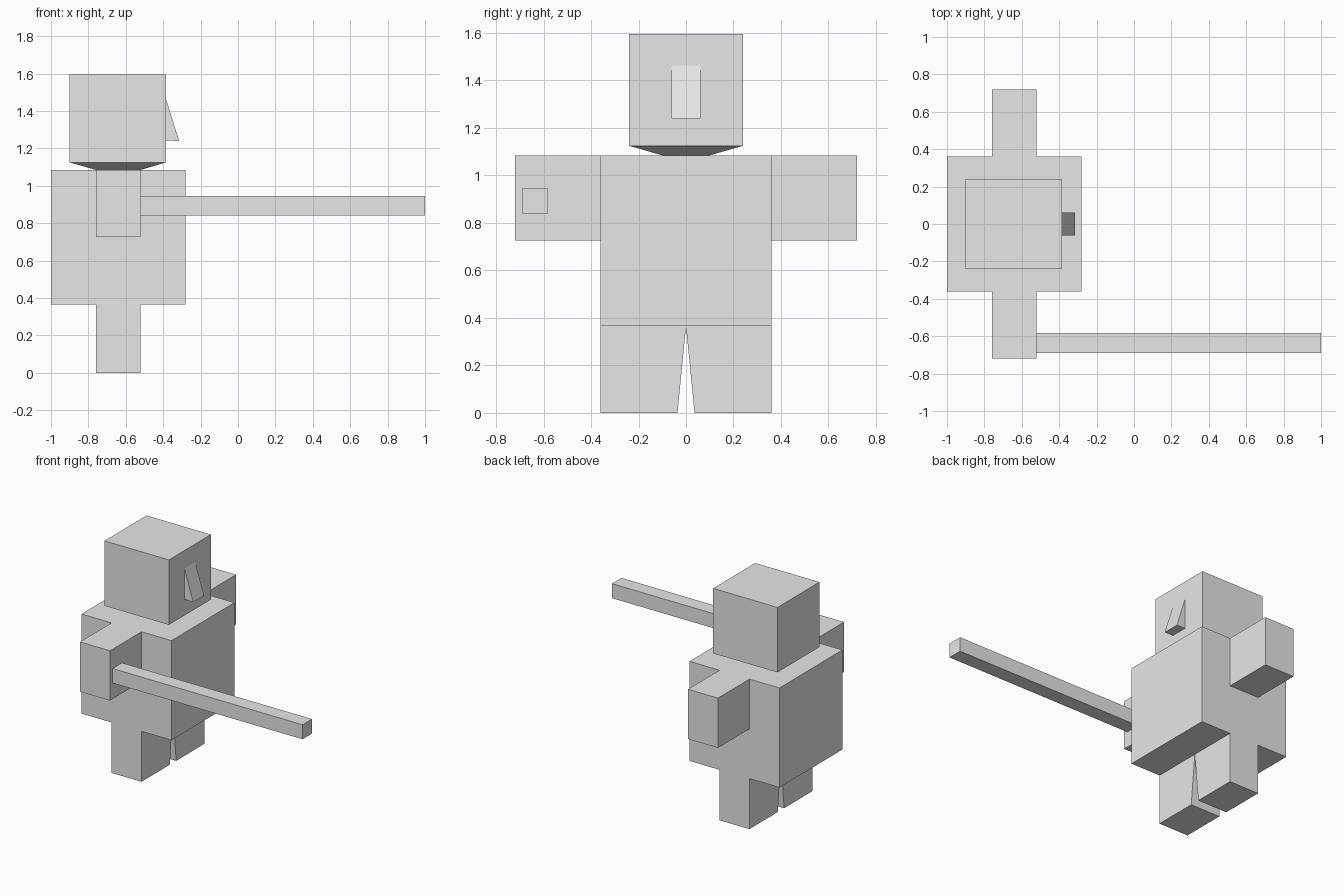
import bpy
import bmesh

cube = bpy.data.objects.get("Cube")
if cube:
    bpy.data.objects.remove(cube, do_unlink=True)

grey = bpy.data.materials.new("light_grey")
grey.use_nodes = True
grey.diffuse_color = (0.8, 0.8, 0.8, 1)
grey.node_tree.nodes["Principled BSDF"].inputs["Base Color"].default_value = (0.8, 0.8, 0.8, 1)


def finish(name, bm):
    bmesh.ops.recalc_face_normals(bm, faces=bm.faces)
    mesh = bpy.data.meshes.new(name)
    bm.to_mesh(mesh)
    bm.free()
    mesh.materials.append(grey)
    obj = bpy.data.objects.new(name, mesh)
    bpy.context.collection.objects.link(obj)
    return obj


def box(name, x, y, z):
    """Box given by its (min, max) range on each axis."""
    bm = bmesh.new()
    bmesh.ops.create_cube(bm, size=1)
    for v in bm.verts:
        v.co = [r[0] if c < 0 else r[1] for c, r in zip(v.co, (x, y, z))]
    return finish(name, bm)


def prism(name, profile, axis, lo, hi):
    """Extrude a two-coordinate profile along the x or y axis."""
    bm = bmesh.new()
    place = (lambda a, b: (lo, a, b)) if axis == "x" else (lambda a, b: (a, lo, b))
    face = bm.faces.new([bm.verts.new(place(a, b)) for a, b in profile])
    grown = bmesh.ops.extrude_face_region(bm, geom=[face])["geom"]
    verts = [g for g in grown if isinstance(g, bmesh.types.BMVert)]
    step = (hi - lo, 0, 0) if axis == "x" else (0, hi - lo, 0)
    bmesh.ops.translate(bm, verts=verts, vec=step)
    return finish(name, bm)


CENTRE = -0.64
LIMB = (-0.76, -0.52)
HIP, SHOULDER, HALF = 0.365, 1.085, 0.36

# Torso
box("torso", (-1, -0.28), (-HALF, HALF), (HIP, SHOULDER))

# Arms and legs, the legs tapering apart from the crotch
for side, s in (("left", 1), ("right", -1)):
    box(side + "_arm", LIMB, sorted((s * HALF, s * 0.72)), (0.725, SHOULDER))
    prism(side + "_leg",
          [(0, HIP), (s * 0.036, 0), (s * HALF, 0), (s * HALF, HIP)], "x", *LIMB)

# Head with a bevelled underside that narrows to the neck
head = box("head", (-0.9, -0.385), (-0.24, 0.24), (1.125, 1.595))
bm = bmesh.new()
bm.from_mesh(head.data)
under = min(bm.faces, key=lambda f: f.calc_center_median().z)
neck = bmesh.ops.extrude_discrete_faces(bm, faces=[under])["faces"][0]
rim = [v for v in bm.verts if v.co.z < 1.2 and v not in neck.verts]
for v in neck.verts:
    v.co = (LIMB[0] if v.co.x < CENTRE else LIMB[1],
            0.1 if v.co.y > 0 else -0.1, SHOULDER)
bm.to_mesh(head.data)
bm.free()

# Wedge nose
prism("nose", [(-0.39, 1.48), (-0.315, 1.24), (-0.39, 1.242)], "y", -0.062, 0.062)

# Long rod held in the right hand
box("rod", (-0.52, 1), (-0.69, -0.582), (0.84, 0.945))
